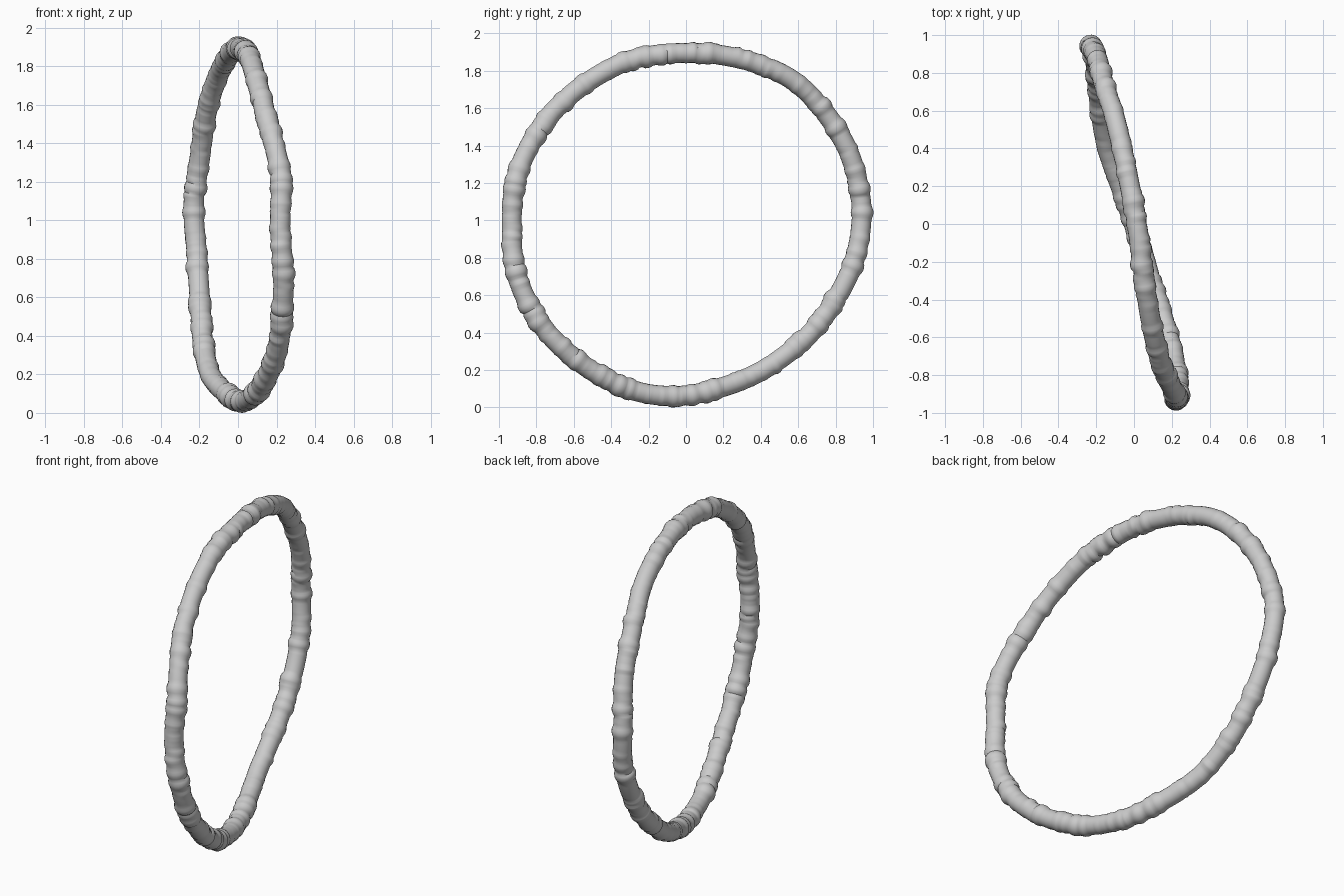
import bpy, bmesh, math, random
from mathutils import Vector

if "Cube" in bpy.data.objects:
    bpy.data.objects.remove(bpy.data.objects["Cube"])

random.seed(4)

# Centre line of the hoop (x, y, z), starting at the top
PATH = [Vector(p) for p in [
    (.015, 0, 1.902), (-.04, .29, 1.87), (-.10, .556, 1.765), (-.16, .743, 1.583),
    (-.195, .877, 1.353), (-.23, .938, 1.085), (-.213, .907, .818), (-.197, .797, .578),
    (-.182, .636, .374), (-.14, .396, .198), (-.045, .128, .096), (.035, -.112, .068),
    (.105, -.353, .123), (.185, -.594, .267), (.225, -.781, .46), (.235, -.904, .711),
    (.22, -.932, .979), (.22, -.904, 1.246), (.155, -.77, 1.513), (.10, -.567, 1.717),
    (.055, -.30, 1.861)]]
N = len(PATH)
STEPS = 20
SIDES = 20
BASE_R = .053


def spline(t):
    """Closed Catmull-Rom point at t in [0, N)."""
    i, u = int(t), t - int(t)
    a, b, c, d = (PATH[(i + k) % N] for k in (-1, 0, 1, 2))
    return .5 * (2 * b + (c - a) * u + (2 * a - 5 * b + 4 * c - d) * u * u
                 + (3 * b - a - 3 * c + d) * u ** 3)


centres = [spline(k / STEPS) for k in range(N * STEPS)]
count = len(centres)

# Arc length along the loop
arc = [0.0]
for k in range(count):
    arc.append(arc[-1] + (centres[(k + 1) % count] - centres[k]).length)
total = arc[-1]

# Overlapping round beads swelling the tube: (position, radius, sideways offset)
beads = []
s = 0.0
while s < total:
    beads.append((s, random.uniform(.052, .062),
                  Vector([random.uniform(-.004, .004) for _ in range(3)])))
    s += random.uniform(.03, .085)


def bead_section(s):
    """Largest bead cross-section at arc position s."""
    best, shift = BASE_R, Vector()
    for pos, r, off in beads:
        d = abs(s - pos)
        d = min(d, total - d)
        if d < r:
            h = math.sqrt(r * r - d * d)
            if h > best:
                best, shift = h, off
    return best, shift


# Lumpy tube swept round the loop
axis = sum(((centres[k] - centres[0]).cross(centres[k + 1] - centres[0])
            for k in range(count - 1)), Vector()).normalized()
bm = bmesh.new()
rings = []
for k, c in enumerate(centres):
    tangent = (centres[(k + 1) % count] - centres[k - 1]).normalized()
    out = tangent.cross(axis).normalized()
    up = out.cross(tangent)
    r, shift = bead_section(arc[k])
    rings.append([bm.verts.new(c + shift + r * (math.cos(a) * out + math.sin(a) * up))
                  for a in (2 * math.pi * j / SIDES for j in range(SIDES))])
for k in range(count):
    p, q = rings[k], rings[(k + 1) % count]
    for j in range(SIDES):
        n = (j + 1) % SIDES
        bm.faces.new((p[j], p[n], q[n], q[j]))
bmesh.ops.recalc_face_normals(bm, faces=bm.faces)

# Rest on the floor
low = min(v.co.z for v in bm.verts)
bmesh.ops.translate(bm, verts=bm.verts, vec=(0, 0, -low))

mesh = bpy.data.meshes.new("hoop")
bm.to_mesh(mesh)
bm.free()
hoop = bpy.data.objects.new("hoop", mesh)
bpy.context.collection.objects.link(hoop)
bpy.context.view_layer.objects.active = hoop
hoop.select_set(True)
bpy.ops.object.shade_smooth_by_angle(angle=math.radians(40))
